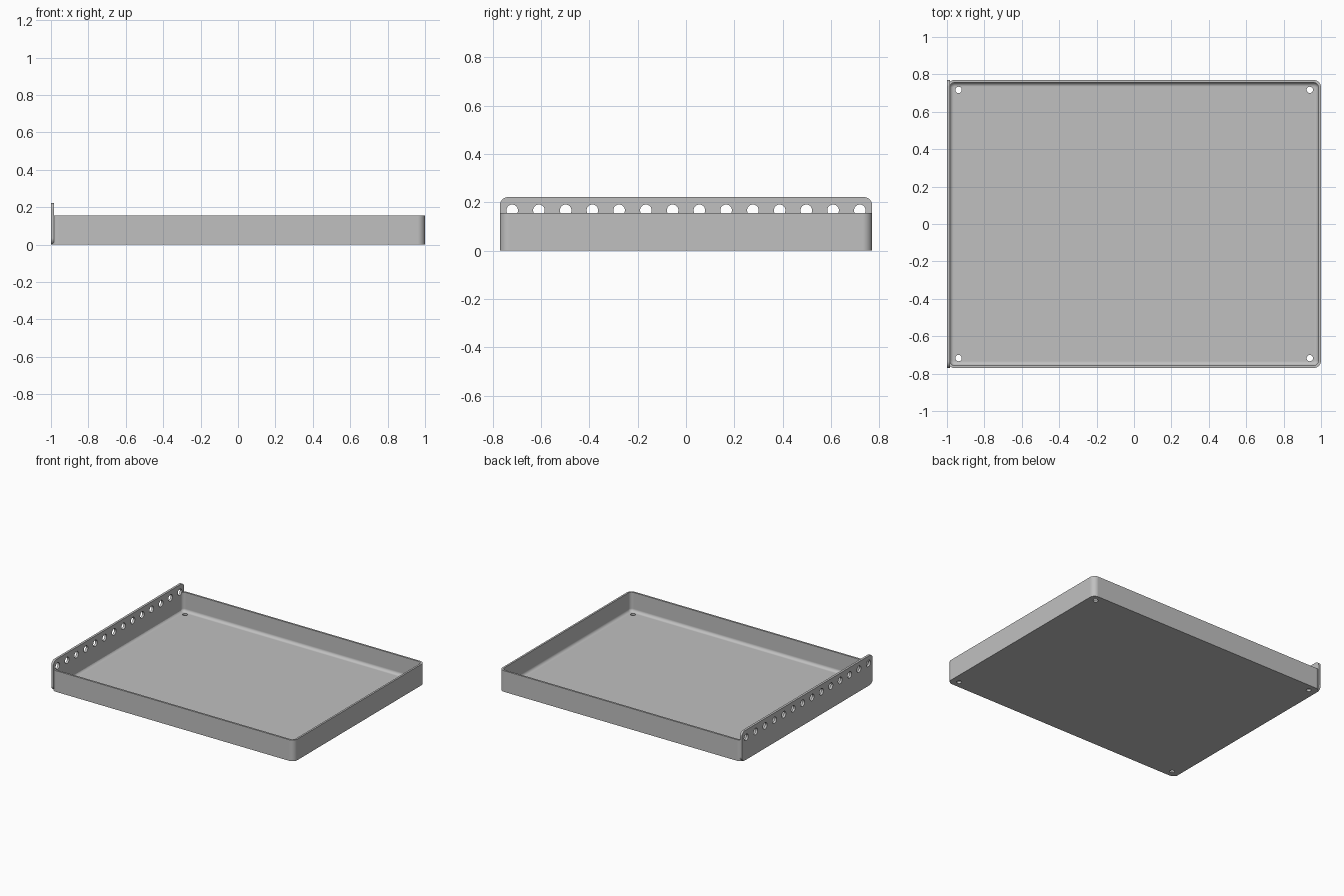
import bpy, bmesh
from math import cos, sin, pi, radians
from mathutils import Matrix

cube = bpy.data.objects.get("Cube")
if cube:
    bpy.data.objects.remove(cube, do_unlink=True)

HALF_Y = 0.77
WALL = 0.014
FLOOR = 0.014
FILLET = 0.022
RIM_Z = 0.157
PLATE_Z = 0.222
CORNER = 0.04

grey = bpy.data.materials.new("light grey metal")
grey.use_nodes = True
colour = (0.53, 0.53, 0.53, 1)
grey.diffuse_color = colour
grey.node_tree.nodes["Principled BSDF"].inputs["Base Color"].default_value = colour


def rounded_rect(u0, u1, v0, v1, radius, steps=8):
    """Counter-clockwise outline of a rectangle with round corners."""
    centres = [(u1 - radius, v1 - radius), (u0 + radius, v1 - radius),
               (u0 + radius, v0 + radius), (u1 - radius, v0 + radius)]
    return [(cu + radius * cos((k + i / steps) * pi / 2),
             cv + radius * sin((k + i / steps) * pi / 2))
            for k, (cu, cv) in enumerate(centres) for i in range(steps + 1)]


def loft(name, rings):
    """Closed solid through a series of matching point rings."""
    bm = bmesh.new()
    loops = [[bm.verts.new(p) for p in ring] for ring in rings]
    for a, b in zip(loops, loops[1:]):
        for i in range(len(a)):
            j = (i + 1) % len(a)
            bm.faces.new((a[i], a[j], b[j], b[i]))
    bm.faces.new(loops[0][::-1])
    bm.faces.new(loops[-1])
    bmesh.ops.recalc_face_normals(bm, faces=bm.faces)
    return to_object(name, bm)


def to_object(name, bm):
    mesh = bpy.data.meshes.new(name)
    bm.to_mesh(mesh)
    bm.free()
    mesh.materials.append(grey)
    obj = bpy.data.objects.new(name, mesh)
    bpy.context.collection.objects.link(obj)
    return obj


def hole_cutter(name, centres, radius, length, turn):
    bm = bmesh.new()
    for c in centres:
        bmesh.ops.create_cone(bm, cap_ends=True, segments=24, radius1=radius,
                              radius2=radius, depth=length,
                              matrix=Matrix.Translation(c) @ turn)
    obj = to_object(name, bm)
    obj.hide_render = True
    return obj


def activate(obj):
    bpy.ops.object.select_all(action='DESELECT')
    obj.select_set(True)
    bpy.context.view_layer.objects.active = obj


def cut(obj, cutter):
    activate(obj)
    mod = obj.modifiers.new("holes", 'BOOLEAN')
    mod.operation = 'DIFFERENCE'
    mod.solver = 'EXACT'
    mod.object = cutter
    bpy.ops.object.modifier_apply(modifier=mod.name)


def finish(obj):
    activate(obj)
    bpy.ops.object.shade_smooth_by_angle(angle=radians(30))
    mod = obj.modifiers.new("flat shading", 'WEIGHTED_NORMAL')
    mod.keep_sharp = True


# Tray: outer wall, rim, inner wall, then a fillet down to the floor
def tray_ring(inset, z):
    outline = rounded_rect(-0.9995 + inset, 1 - inset, -HALF_Y + inset,
                           HALF_Y - inset, CORNER - inset)
    return [(x, y, z) for x, y in outline]


profile = [(0, 0), (0, RIM_Z), (WALL, RIM_Z)]
for i in range(9):
    a = i / 8 * pi / 2
    profile.append((WALL + FILLET * (1 - cos(a)), FLOOR + FILLET * (1 - sin(a))))
tray = loft("tray", [tray_ring(inset, z) for inset, z in profile])

# Tall side plate with rounded corners
outline = rounded_rect(-HALF_Y, HALF_Y, 0, PLATE_Z, 0.035)
side_plate = loft("side_plate", [[(x, y, z) for y, z in outline]
                                 for x in (-1, -0.983)])

# Row of holes in the side plate and corner holes in the floor
row = [(-1, -0.719 + 1.438 * i / 13, 0.167) for i in range(14)]
row_cutter = hole_cutter("row_hole_cutter", row, 0.024, 0.1,
                         Matrix.Rotation(pi / 2, 4, 'Y'))
corners = [(x, y, 0) for x in (-0.938, 0.94) for y in (-0.717, 0.717)]
corner_cutter = hole_cutter("corner_hole_cutter", corners, 0.017, 0.1,
                            Matrix.Identity(4))
cut(side_plate, row_cutter)
cut(tray, row_cutter)
cut(tray, corner_cutter)
for cutter in (row_cutter, corner_cutter):
    bpy.data.objects.remove(cutter, do_unlink=True)

for part in (tray, side_plate):
    finish(part)
